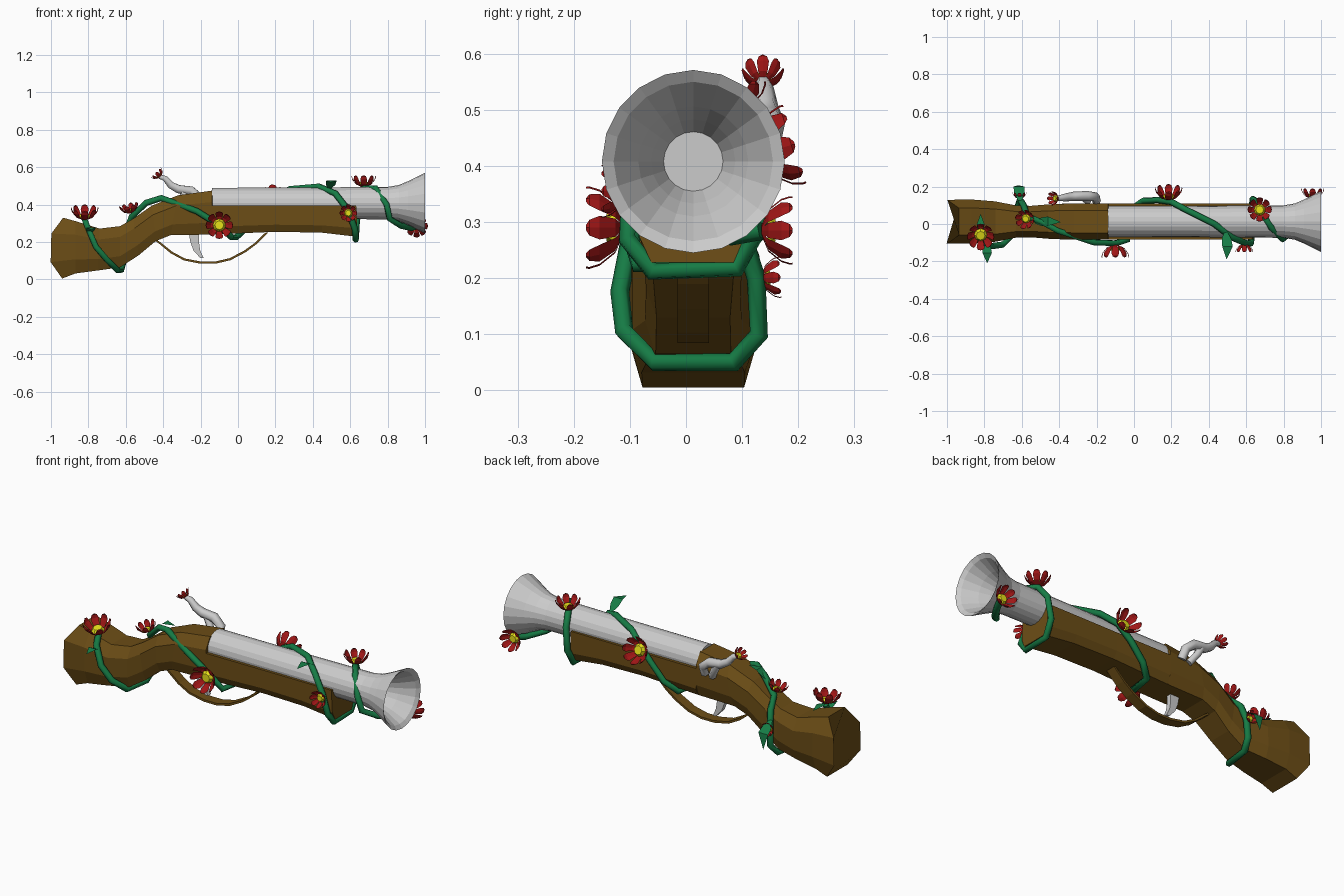
import bpy, bmesh, math
from mathutils import Vector

if "Cube" in bpy.data.objects:
    bpy.data.objects.remove(bpy.data.objects["Cube"])

YC, ZC = 0.013, 0.408   # centre line of the barrel


def material(name, rgb):
    m = bpy.data.materials.new(name)
    m.diffuse_color = (*rgb, 1)
    m.use_nodes = True
    m.node_tree.nodes["Principled BSDF"].inputs["Base Color"].default_value = m.diffuse_color
    return m


WOOD = material("wood", (0.15, 0.075, 0.008))
GREEN = material("stem_green", (0.008, 0.2, 0.06))
RED = material("petal_red", (0.35, 0.008, 0.008))
YELLOW = material("pollen_yellow", (0.8, 0.75, 0.01))


def make(name, bm, *mats, normals=True):
    if normals:
        bmesh.ops.recalc_face_normals(bm, faces=bm.faces)
    me = bpy.data.meshes.new(name)
    bm.to_mesh(me)
    bm.free()
    for m in mats:
        if m:
            me.materials.append(m)
    ob = bpy.data.objects.new(name, me)
    bpy.context.collection.objects.link(ob)
    return ob


def loft(name, rings, mat=None):
    """Skin closed rings of equal length and cap both ends."""
    bm = bmesh.new()
    loops = [[bm.verts.new(p) for p in r] for r in rings]
    n = len(loops[0])
    for a, b in zip(loops, loops[1:]):
        for i in range(n):
            j = (i + 1) % n
            bm.faces.new((a[i], a[j], b[j], b[i]))
    bm.faces.new(loops[0])
    bm.faces.new(loops[-1])
    return make(name, bm, mat)


def tube(name, pts, radius, mat=None, radii=None, res=1):
    """Low-sided tube along a polyline, as a mesh."""
    cu = bpy.data.curves.new(name, 'CURVE')
    cu.dimensions = '3D'
    cu.bevel_depth, cu.bevel_resolution, cu.use_fill_caps = radius, res, True
    sp = cu.splines.new('POLY')
    sp.points.add(len(pts) - 1)
    for i, p in enumerate(pts):
        sp.points[i].co = (*p, 1)
        sp.points[i].radius = radii[i] if radii else 1
    if mat:
        cu.materials.append(mat)
    ob = bpy.data.objects.new(name, cu)
    bpy.context.collection.objects.link(ob)
    bpy.ops.object.select_all(action='DESELECT')
    ob.select_set(True)
    bpy.context.view_layer.objects.active = ob
    bpy.ops.object.convert(target='MESH')
    return ob


# Stock: octagonal sections from butt to fore-end
def section(xt, zt, xb, zb, w, top=0.62, bulge=0):
    half = [(top, 1), (1, 0.74), (1, 0.27), (0.78, 0)]
    prof = half + [(-u, v) for u, v in reversed(half)]
    return [(xb + (xt - xb) * v - bulge * 4 * v * (1 - v), YC + u * w, zb + (zt - zb) * v)
            for u, v in prof]


loft("stock", [section(*s) for s in (
    (-.935, .33, -.94, .005, .116, .62, .08), (-.87, .312, -.87, .032, .118),
    (-.74, .272, -.75, .048, .108), (-.63, .285, -.63, .065, .086),
    (-.56, .325, -.53, .13, .084), (-.46, .395, -.44, .205, .092),
    (-.32, .45, -.36, .237, .097), (-.138, .475, -.138, .24, .097),
    (-.137, .395, -.137, .24, .097, 1), (.2, .395, .2, .255, .096, 1),
    (.45, .395, .45, .25, .096, 1), (.632, .395, .64, .228, .096, 1))], WOOD)

# Barrel with flared, hollow muzzle
SIDES = 20
loft("barrel", [[(x, YC + r * math.sin(math.tau * i / SIDES), ZC + r * math.cos(math.tau * i / SIDES))
                 for i in range(SIDES)] for x, r in (
    (-.14, .082), (.3, .083), (.8, .087), (.86, .097), (.91, .118), (1.0, .163),
    (.985, .142), (.91, .098), (.86, .075), (.8, .053))])

# Trigger guard: bent flat strip
path = [(-.47, .225), (-.42, .19), (-.36, .14), (-.29, .102), (-.2, .084), (-.12, .084),
        (-.04, .103), (.04, .145), (.1, .19), (.16, .25)]
rings = []
for x, z in path:
    d = Vector((x + .15, z - .3)).normalized() * .012
    rings.append([(x, YC - .028, z), (x, YC + .028, z),
                  (x - d.x, YC + .028, z - d.y), (x - d.x, YC - .028, z - d.y)])
loft("trigger_guard", rings, WOOD)

# Trigger
loft("trigger", [[(x - w, YC - .014, z), (x + w, YC - .014, z), (x + w, YC + .014, z), (x - w, YC + .014, z)]
                 for x, z, w in ((-.235, .25, .028), (-.232, .2, .023), (-.22, .155, .018), (-.193, .115, .009))])

# Hammer: curved arm with two feet on the lock side
tube("hammer_arm", [(-.2, .12, .39), (-.205, .145, .44), (-.25, .15, .475), (-.32, .148, .483),
                    (-.36, .143, .505), (-.39, .139, .54), (-.42, .137, .55)],
     .023, radii=[1, 1.05, 1.15, 1.1, .95, .75, .55])
tube("hammer_foot", [(-.3, .15, .478), (-.275, .145, .43), (-.245, .12, .385)], .02)

# Vine winding once around the whole length
tube("vine", [
    (-.82, -.05, .32), (-.80, -.1, .27), (-.76, -.118, .175), (-.70, -.11, .105), (-.645, -.055, .05),
    (-.625, .085, .05), (-.61, .13, .1), (-.605, .125, .2), (-.59, .1, .28), (-.57, .04, .335),
    (-.49, .01, .41), (-.41, -.035, .435), (-.22, -.098, .365), (-.1, -.103, .29),
    (-.035, -.085, .225), (-.01, .085, .225), (.05, .125, .28), (.13, .128, .37), (.2, .118, .44),
    (.28, .075, .485), (.43, .0, .498), (.52, -.07, .46), (.59, -.1, .37), (.625, -.105, .27),
    (.63, -.06, .212), (.63, .09, .217), (.635, .135, .3), (.65, .125, .42),
    (.67, .075, .49), (.735, -.02, .488), (.795, -.082, .4), (.81, -.07, .325),
    (.87, -.01, .288), (.93, .08, .275), (.955, .135, .285)], .017, GREEN)


# Flowers: cupped ring of eight petals around a domed centre
def flower(name, centre, normal, r):
    bm = bmesh.new()
    for k in range(8):
        a = math.tau * k / 8
        out = Vector((math.cos(a), math.sin(a), 0))
        side = Vector((-math.sin(a), math.cos(a), 0))
        rows = []
        for rad, h, w in ((.12, 0, .06), (.6, .2, .23), (.92, .6, .3), (1.0, .86, .2), (.99, .95, .06)):
            m = out * rad + Vector((0, 0, h))
            rows.append([bm.verts.new(p * r) for p in (m - side * w, m + out * .05, m + side * w)])
        for p, q in zip(rows, rows[1:]):
            for i in (0, 1):
                bm.faces.new((p[i], p[i + 1], q[i + 1], q[i]))
    dome = bmesh.ops.create_cone(bm, cap_ends=True, segments=8, radius1=r * .5, radius2=r * .34, depth=r * .25)
    bmesh.ops.translate(bm, verts=dome['verts'], vec=(0, 0, r * .3))
    for f in {f for v in dome['verts'] for f in v.link_faces}:
        f.material_index = 1
    ob = make(name, bm, RED, YELLOW)
    ob.location = centre
    ob.rotation_mode = 'QUATERNION'
    ob.rotation_quaternion = Vector(normal).to_track_quat('Z', 'Y')


for name, c, n, r in (
        ("butt_flower", (-.82, -.055, .32), (0, -.25, 1), .07),
        ("wrist_flower", (-.575, .03, .355), (-.25, -.15, 1), .05),
        ("wrist_side_flower", (-.612, .135, .2), (0, 1, .05), .035),
        ("guard_flower", (-.1, -.112, .29), (0, -1, 0), .07),
        ("barrel_flower", (.185, .13, .42), (0, 1, .3), .07),
        ("fore_end_flower", (.59, -.108, .355), (0, -1, 0), .045),
        ("band_flower", (.672, .075, .495), (0, .05, 1), .062),
        ("muzzle_flower", (.955, .135, .285), (0, 1, 0), .058),
        ("hammer_flower", (-.415, .137, .548), (-.7, 0, .7), .036)):
    flower(name, c, n, r)


# Leaves: pointed blades along three points
def leaf(name, pts, side, w):
    bm = bmesh.new()
    a, b, c = map(Vector, pts)
    s = Vector(side).normalized() * w
    ab = a.lerp(b, .5)
    rows = [[bm.verts.new(p - s * k), bm.verts.new(p + s * k)]
            for p, k in ((a, .3), (ab, .9), (b, 1))]
    for p, q in zip(rows, rows[1:]):
        bm.faces.new((p[0], p[1], q[1], q[0]))
    bm.faces.new((*rows[-1], bm.verts.new(c)))
    make(name, bm, GREEN)


leaf("barrel_leaf", [(.49, -.04, .485), (.5, -.12, .528), (.495, -.19, .518)], (1, 0, 0), .028)
leaf("butt_front_leaf", [(-.79, -.1, .25), (-.785, -.155, .278), (-.785, -.21, .265)], (1, 0, 0), .025)
leaf("butt_top_leaf", [(-.82, -.04, .325), (-.82, .0, .33), (-.82, .055, .32)], (1, 0, 0), .02)
leaf("wrist_leaf", [(-.53, .01, .385), (-.46, .015, .445), (-.39, .01, .445)], (0, 1, 0), .025)
leaf("hanging_leaf", [(-.61, .125, .24), (-.615, .2, .195), (-.62, .207, .11)], (1, 0, 0), .03)
